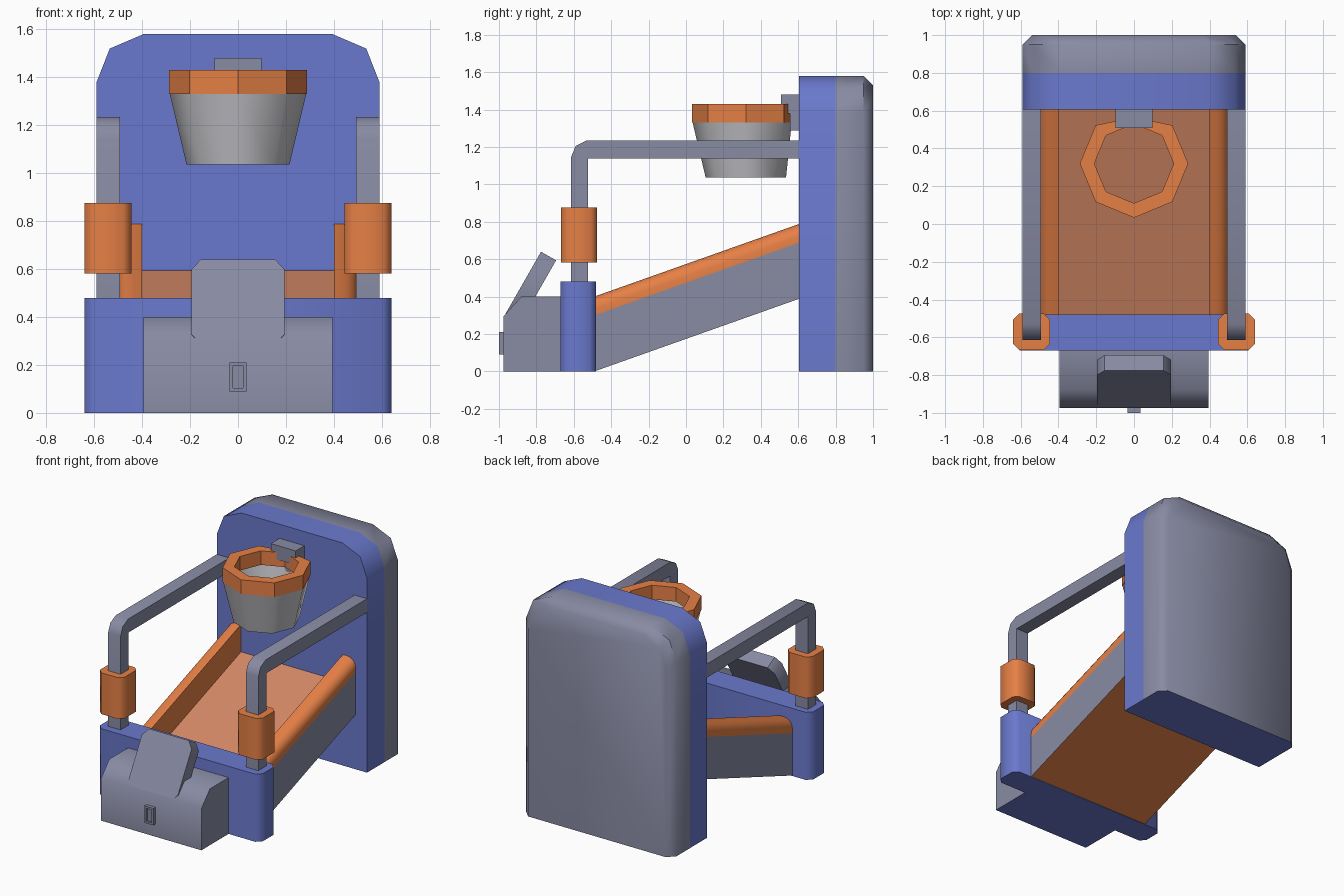
import bpy, bmesh, math

if "Cube" in bpy.data.objects:
    bpy.data.objects.remove(bpy.data.objects["Cube"])


def material(name, rgb):
    m = bpy.data.materials.new(name)
    lin = [((c / 255 + 0.055) / 1.055) ** 2.4 for c in rgb]
    m.diffuse_color = (*lin, 1)
    m.use_nodes = True
    m.node_tree.nodes["Principled BSDF"].inputs["Base Color"].default_value = m.diffuse_color
    return m


BLUE = material("blue panel", (106, 121, 205))
GREY = material("grey metal", (136, 139, 163))
ORANGE = material("orange padding", (230, 128, 70))
TAN = material("tan ramp floor", (213, 137, 102))
NET = material("pale net", (198, 198, 203))


def finish(name, bm, mats, rule=None, angle=50):
    """Turn a bmesh into an object; rule picks a material index per face."""
    bmesh.ops.recalc_face_normals(bm, faces=bm.faces)
    bm.normal_update()
    if rule:
        for f in bm.faces:
            f.material_index = rule(f)
    me = bpy.data.meshes.new(name)
    bm.to_mesh(me)
    bm.free()
    for m in mats:
        me.materials.append(m)
    ob = bpy.data.objects.new(name, me)
    bpy.context.collection.objects.link(ob)
    if angle:
        bpy.ops.object.select_all(action='DESELECT')
        ob.select_set(True)
        bpy.context.view_layer.objects.active = ob
        bpy.ops.object.shade_smooth_by_angle(angle=math.radians(angle))
    return ob


def loft(loops, caps=True):
    """Skin a list of equal-length closed point loops."""
    bm = bmesh.new()
    rings = [[bm.verts.new(p) for p in lp] for lp in loops]
    n = len(rings[0])
    for a, b in zip(rings, rings[1:]):
        for i in range(n):
            j = (i + 1) % n
            bm.faces.new((a[i], a[j], b[j], b[i]))
    if caps:
        bm.faces.new(rings[0])
        bm.faces.new(rings[-1])
    return bm


def prism_x(profile, x0, x1):
    return loft([[(x, y, z) for y, z in profile] for x in (x0, x1)])


def chamfer_box(x0, x1, y0, y1, z0, z1, c):
    p = [(x0 + c, y0), (x1 - c, y0), (x1, y0 + c), (x1, y1 - c),
         (x1 - c, y1), (x0 + c, y1), (x0, y1 - c), (x0, y0 + c)]
    return loft([[(x, y, z) for x, y in p] for z in (z0, z1)])


def under(f):
    return 1 if f.normal.z < -0.9 else 0


# back board and its grey cabinet
half = [(0.59, 0), (0.59, 1.38), (0.535, 1.52), (0.395, 1.58)]
outline = half + [(-x, z) for x, z in reversed(half)]
inset = [(x * 0.54 / 0.59, z * 1.53 / 1.58) for x, z in outline]
finish("back_board", loft([[(x, y, z) for x, z in outline] for y in (0.605, 0.80)]), [BLUE])
finish("back_cabinet", loft([[(x, 0.80, z) for x, z in outline],
                             [(x, 0.95, z) for x, z in outline],
                             [(x, 1.0, z) for x, z in inset]]), [GREY, BLUE], under)

# sloping ramp with padded side rails, one sheared cross-section
r = 0.065
side = [(0.5, 0), (0.5, 0.30)]
side += [(0.5 - r + r * math.cos(t * math.pi / 8), 0.40 - r + r * math.sin(t * math.pi / 8))
         for t in range(5)]
side += [(0.40, 0.40), (0.40, 0.205)]
section = side + [(-x, z) for x, z in reversed(side)]


def ramp_colour(f):
    c, n = f.calc_center_median(), f.normal
    if n.z > 0.5 and abs(c.x) < 0.3:
        return 1
    lower_side = abs(n.x) > 0.99 and abs(c.x) > 0.49 and f.calc_area() > 0.2
    return 2 if lower_side else 0


finish("ramp", loft([[(x, -0.49, z) for x, z in section],
                     [(x, 0.61, z + 0.39) for x, z in section]]),
       [ORANGE, TAN, GREY], ramp_colour)

# front beam
finish("front_beam", chamfer_box(-0.64, 0.64, -0.67, -0.48, 0, 0.48, 0.035), [BLUE])

# coin box with sloped front edge
finish("coin_box", prism_x([(-0.975, 0), (-0.975, 0.295), (-0.88, 0.40), (-0.66, 0.40),
                            (-0.66, 0)], -0.395, 0.395), [GREY, BLUE], under)

# tilted control panel: octagonal slab leaning back
slab = [(0.155, 0), (0.195, 0.045), (0.195, 0.355), (0.155, 0.403)]
slab += [(-x, s) for x, s in reversed(slab)]
dy, dz = 0.496, 0.868
finish("control_panel", loft([[(x, -0.975 + s * dy + t * dz, 0.29 + s * dz - t * dy)
                               for x, s in slab] for t in (0, 0.093)]), [GREY])

# coin slot with recessed opening
bm = prism_x([(-1.0, 0.09), (-0.97, 0.09), (-0.97, 0.21), (-1.0, 0.21)], -0.035, 0.035)
bmesh.ops.recalc_face_normals(bm, faces=bm.faces)
bm.normal_update()
front = [f for f in bm.faces if f.normal.y < -0.9]
bmesh.ops.inset_region(bm, faces=front, thickness=0.02)
bmesh.ops.inset_region(bm, faces=front, thickness=0.001, depth=-0.012)
finish("coin_slot", bm, [GREY], angle=0)

# bent side bars and padded sleeves
bar = [(-0.615, 0.47), (-0.615, 1.145), (-0.59, 1.205), (-0.53, 1.235),
       (0.61, 1.235), (0.61, 1.138), (-0.525, 1.138), (-0.525, 0.47)]
for s, tag in ((1, "right"), (-1, "left")):
    finish(tag + "_side_bar", prism_x(bar, s * 0.492, s * 0.59), [GREY])
    x0, x1 = sorted((s * 0.445, s * 0.64))
    finish(tag + "_sleeve", chamfer_box(x0, x1, -0.667, -0.475, 0.582, 0.875, 0.032), [ORANGE])


# hoop ring and net, flattened where they meet the bracket
def octagon(rad, z):
    return [(rad * math.cos(i * math.pi / 4),
             min(0.32 + rad * math.sin(i * math.pi / 4), 0.565), z) for i in range(8)]


loops = [octagon(0.287, 1.33), octagon(0.287, 1.43), octagon(0.21, 1.43), octagon(0.21, 1.33)]
finish("hoop_ring", loft(loops + loops[:1], caps=False), [ORANGE], angle=0)
bpy.data.objects["hoop_ring"].data.validate()
finish("hoop_net", loft([octagon(0.285, 1.332), octagon(0.215, 1.037)], caps=False), [NET])

# hoop bracket
finish("hoop_bracket", prism_x([(0.508, 1.38), (0.508, 1.48), (0.61, 1.48), (0.61, 1.287),
                                (0.555, 1.287), (0.555, 1.38)], -0.098, 0.098), [GREY], angle=0)
